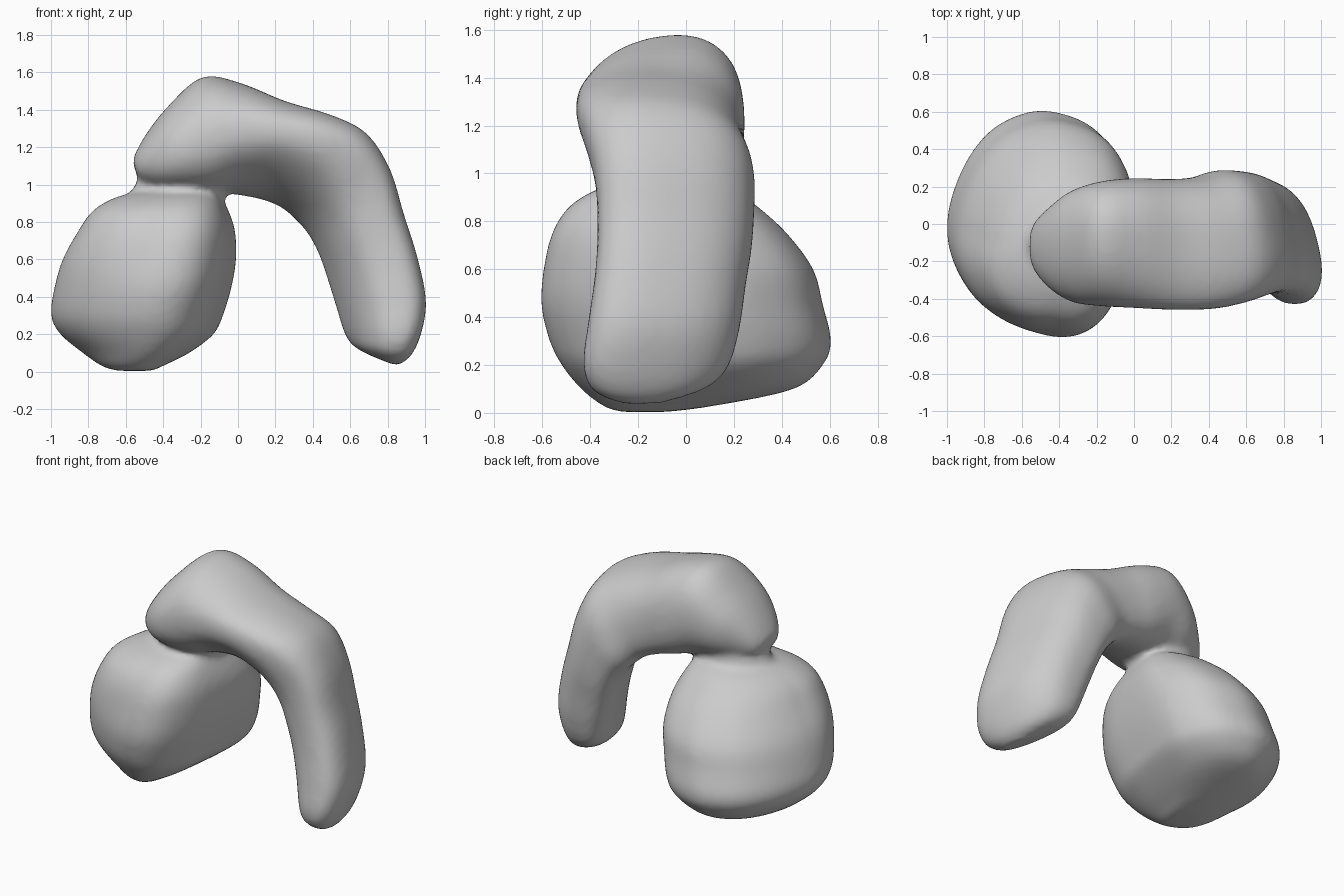
import bpy, bmesh, math
from mathutils import Vector

if "Cube" in bpy.data.objects:
    bpy.data.objects.remove(bpy.data.objects["Cube"])


def catmull(a, b, c, d, t):
    return [0.5 * (2*q + (r-p)*t + (2*p - 5*q + 4*r - s)*t*t + (3*q - p - 3*r + s)*t**3)
            for p, q, r, s in zip(a, b, c, d)]


def refine(rows, steps, closed=False):
    """Smoothly interpolate a list of parameter rows."""
    n, out = len(rows), []
    for i in range(n if closed else n - 1):
        ids = [(i + k) % n if closed else min(max(i + k, 0), n - 1) for k in (-1, 0, 1, 2)]
        out += [catmull(*[rows[j] for j in ids], s / steps) for s in range(steps)]
    return out if closed else out + [list(rows[-1])]


def loft(bm, rings):
    """Skin closed rings and cap both ends."""
    vs = [[bm.verts.new(p) for p in r] for r in rings]
    n = len(vs[0])
    for a, b in zip(vs, vs[1:]):
        for i in range(n):
            bm.faces.new((a[i], a[(i+1) % n], b[(i+1) % n], b[i]))
    bm.faces.new(vs[0][::-1])
    bm.faces.new(vs[-1])


def spow(c, e):
    return math.copysign(abs(c) ** e, c)


bm = bmesh.new()

# Boulder: plan outline scaled to each level (z, x0, x1, y0, y1, front left fullness)
plan = [(-1, -.03), (-.965, .16), (-.87, .36), (-.72, .52), (-.5, .605), (-.3, .58),
        (-.15, .5), (-.05, .36), (-.01, .2), (-.04, -.1), (-.1, -.37), (-.22, -.55),
        (-.4, -.605), (-.65, -.53), (-.85, -.39), (-.965, -.21)]
outline = [((x + .505) / .495, y / .605) for x, y in refine(plan, 4, True)]
levels = [(.004, -.65, -.45, -.28, -.08, 0), (.03, -.73, -.4, -.35, .12, 0),
          (.1, -.83, -.26, -.44, .45, 0), (.2, -.95, -.13, -.52, .57, 0),
          (.3, -1, -.08, -.57, .605, 0), (.45, -.98, -.035, -.605, .57, .02),
          (.6, -.93, -.01, -.595, .53, .08), (.75, -.84, -.015, -.56, .42, .14),
          (.86, -.76, -.05, -.49, .3, .16), (.93, -.65, -.09, -.38, .2, .12),
          (.97, -.5, -.15, -.25, .1, .05)]


def level_ring(z, x0, x1, y0, y1, full=0):
    ring = []
    for u, v in outline:
        f = 1 + 2 * full * u * v if u < 0 and v < 0 else 1
        ring.append(((x0+x1)/2 + f*u*(x1-x0)/2, (y0+y1)/2 + f*v*(y1-y0)/2, z))
    return ring


loft(bm, [level_ring(*row) for row in refine(levels, 4)])

# Neck joining boulder and arch
neck = [(.8, -.6, -.1, -.3, .12), (.92, -.6, -.07, -.3, .12),
        (.98, -.56, -.08, -.28, .11), (1.1, -.5, -.1, -.26, .1)]
loft(bm, [level_ring(*row) for row in refine(neck, 3)])

# Arch: inner x,z / outer x,z / front, back y / lean of inner, outer face / roundness
arch = [(-.535, 1.035, -.55, 1.08, -.15, -.06, 0, 0, 1),
        (-.49, 1.0, -.56, 1.14, -.25, .01, 0, 0, .95),
        (-.40, .975, -.49, 1.27, -.35, .09, 0, .02, .92),
        (-.28, .965, -.37, 1.42, -.42, .18, 0, .03, .9),
        (-.14, .955, -.19, 1.57, -.44, .23, -.02, .05, .9),
        (0, .965, .02, 1.54, -.45, .245, -.1, .03, .87),
        (.14, .955, .25, 1.46, -.46, .24, -.15, -.01, .85),
        (.25, .91, .5, 1.385, -.455, .25, -.16, -.04, .84),
        (.34, .83, .69, 1.28, -.42, .285, -.15, -.06, .8),
        (.40, .74, .81, 1.08, -.38, .285, -.12, -.08, .78),
        (.45, .63, .88, .84, -.37, .275, -.1, -.08, .78),
        (.495, .5, .95, .62, -.38, .25, -.1, -.08, .78),
        (.54, .35, 1, .38, -.41, .225, -.1, -.08, .8),
        (.585, .2, .975, .2, -.43, .18, -.09, -.07, .82),
        (.63, .13, .92, .08, -.39, .1, -.06, -.05, .87),
        (.72, .08, .85, .03, -.28, -.05, -.02, -.02, 1)]
rings = []
for ix, iz, ox, oz, y0, y1, li, lo, e in refine(arch, 4):
    inner, outer = Vector((ix, 0, iz)), Vector((ox, 0, oz))
    mid, half = (inner + outer) / 2, (outer - inner) / 2
    lean = (li + lo) / 2
    r = math.sqrt(max(half.length_squared - lean * lean, 1e-5))
    half.normalize()
    ring = []
    for k in range(48):
        a = math.tau * k / 48
        u, v = spow(math.cos(a), e), spow(math.sin(a), e)
        p = mid + half * (r * u + v * (lean + u * (lo - li) / 2))
        ring.append((p.x, (y0+y1)/2 + v*(y1-y0)/2, p.z))
    rings.append(ring)
loft(bm, rings)

bmesh.ops.recalc_face_normals(bm, faces=bm.faces)
me = bpy.data.meshes.new("arch_on_boulder")
bm.to_mesh(me)
bm.free()
ob = bpy.data.objects.new("arch_on_boulder", me)
bpy.context.collection.objects.link(ob)

# Fuse everything into one soft skin
rm = ob.modifiers.new("fuse", 'REMESH')
rm.mode = 'VOXEL'
rm.voxel_size = .022
rm.use_smooth_shade = True
sm = ob.modifiers.new("soften", 'SMOOTH')
sm.factor = .5
sm.iterations = 8
